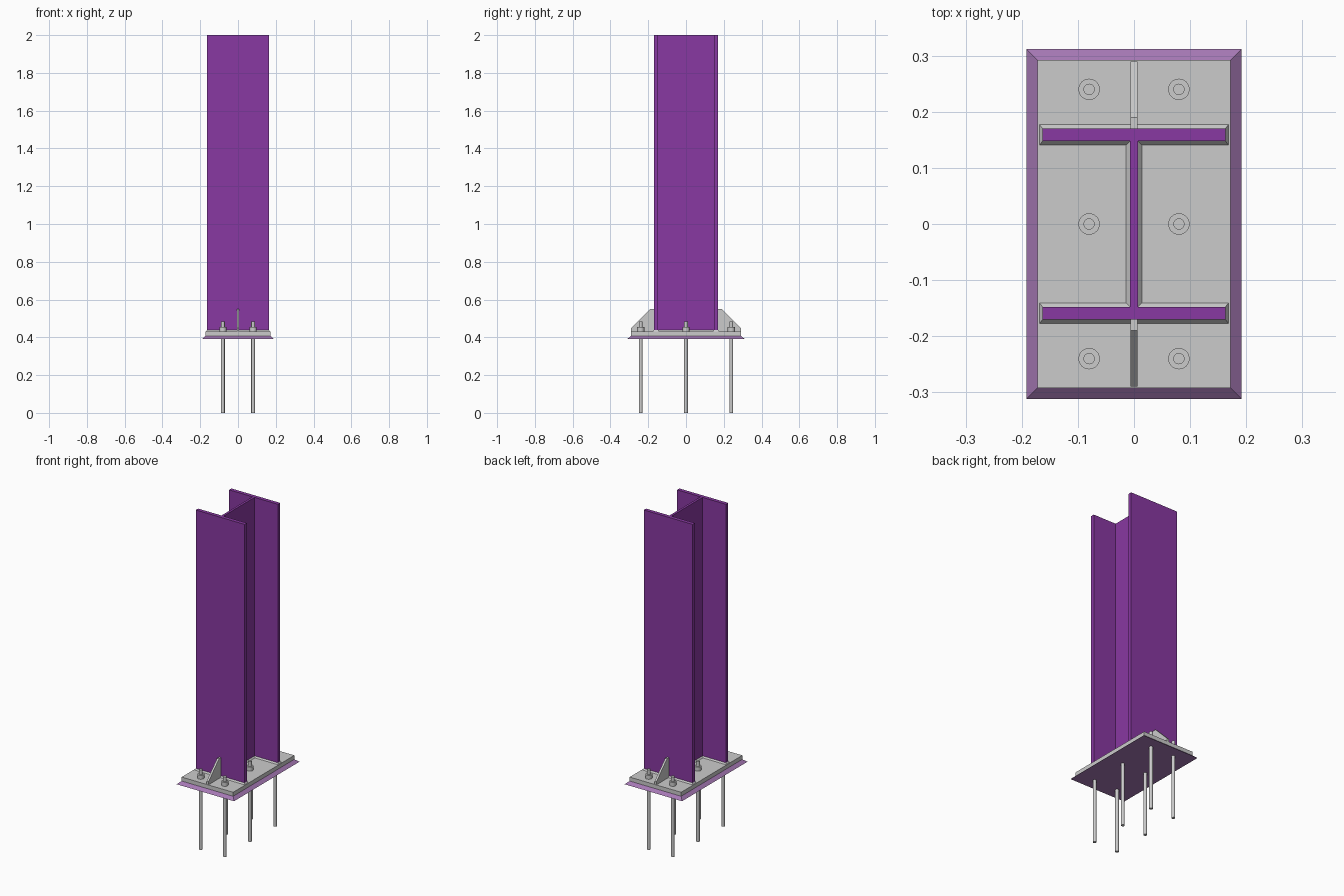
import bpy, bmesh, math
from mathutils import Matrix, Vector

if "Cube" in bpy.data.objects:
    bpy.data.objects.remove(bpy.data.objects["Cube"])

Z_GROUT, Z_PLATE, Z_TOP = 0.39, 0.407, 0.431
HX, HY = 0.172, 0.292                     # base plate half sizes
FX, F_IN, F_OUT, WEB = 0.163, 0.148, 0.17, 0.007


def material(name, color):
    m = bpy.data.materials.new(name)
    m.diffuse_color = color
    m.use_nodes = True
    m.node_tree.nodes["Principled BSDF"].inputs["Base Color"].default_value = m.diffuse_color
    return m


def finish(name, bm, mat=None):
    bmesh.ops.recalc_face_normals(bm, faces=bm.faces)
    me = bpy.data.meshes.new(name)
    bm.to_mesh(me)
    bm.free()
    ob = bpy.data.objects.new(name, me)
    bpy.context.collection.objects.link(ob)
    if mat:
        me.materials.append(mat)
    return ob


def prism(name, points, offset, mat=None):
    """Extrude a closed outline of 3D points along an offset."""
    bm = bmesh.new()
    face = bm.faces.new([bm.verts.new(p) for p in points])
    new = bmesh.ops.extrude_face_region(bm, geom=[face])["geom"]
    verts = [v for v in new if isinstance(v, bmesh.types.BMVert)]
    bmesh.ops.translate(bm, verts=verts, vec=Vector(offset))
    return finish(name, bm, mat)


def tapered_box(name, cy, bottom, top, z0, z1, mat=None):
    """Box whose bottom and top half sizes differ."""
    bm = bmesh.new()
    bmesh.ops.create_cube(bm, size=2)
    for v in bm.verts:
        hx, hy = top if v.co.z > 0 else bottom
        v.co = (v.co.x * hx, cy + v.co.y * hy, z1 if v.co.z > 0 else z0)
    return finish(name, bm, mat)


def cylinder(name, x, y, r, z0, z1):
    bm = bmesh.new()
    bmesh.ops.create_cone(bm, cap_ends=True, segments=24, radius1=r, radius2=r,
                          depth=z1 - z0,
                          matrix=Matrix.Translation((x, y, (z0 + z1) / 2)))
    for f in bm.faces:
        f.smooth = len(f.verts) == 4
    for e in bm.edges:
        e.smooth = all(len(f.verts) == 4 for f in e.link_faces)
    return finish(name, bm)


purple = material("purple_steel", (0.25, 0.04, 0.36, 1))
pale = material("pale_purple_grout", (0.38, 0.19, 0.46, 1))

# Wide-flange column: right half outline, mirrored for the left half
half = [(FX, -F_OUT), (FX, -F_IN), (WEB, -F_IN), (WEB, F_IN), (FX, F_IN), (FX, F_OUT)]
outline = half + [(-x, y) for x, y in reversed(half)]
prism("column", [(x, y, Z_TOP) for x, y in outline], (0, 0, 2 - Z_TOP), purple)

# Base plate on a sloped grout bed
tapered_box("base_plate", 0, (HX, HY), (HX, HY), Z_PLATE, Z_TOP)
tapered_box("grout_bed", 0, (HX + 0.02, HY + 0.02), (HX, HY), Z_GROUT, Z_PLATE, pale)

# Fillet welds around the flanges and along the web
mid, th = (F_IN + F_OUT) / 2, (F_OUT - F_IN) / 2
for side, s in (("front", -1), ("back", 1)):
    tapered_box(side + "_flange_weld", s * mid, (FX + 0.005, th + 0.007),
                (FX, th), Z_TOP, Z_TOP + 0.008)
tapered_box("web_weld", 0, (WEB + 0.007, F_IN), (WEB, F_IN), Z_TOP, Z_TOP + 0.008)

# Clipped stiffener plates outside the flanges
profile = [(F_OUT, Z_TOP), (0.29, Z_TOP), (0.29, 0.45), (0.19, 0.55), (F_OUT, 0.55)]
for side, s in (("front", -1), ("back", 1)):
    prism(side + "_stiffener", [(-0.006, s * y, z) for y, z in profile], (0.012, 0, 0))

# Anchor rods with nuts
for x in (-0.08, 0.08):
    for y in (-0.24, 0, 0.24):
        cylinder("anchor_rod", x, y, 0.01, 0, 0.484)
        cylinder("anchor_nut", x, y, 0.019, Z_TOP, 0.455)
